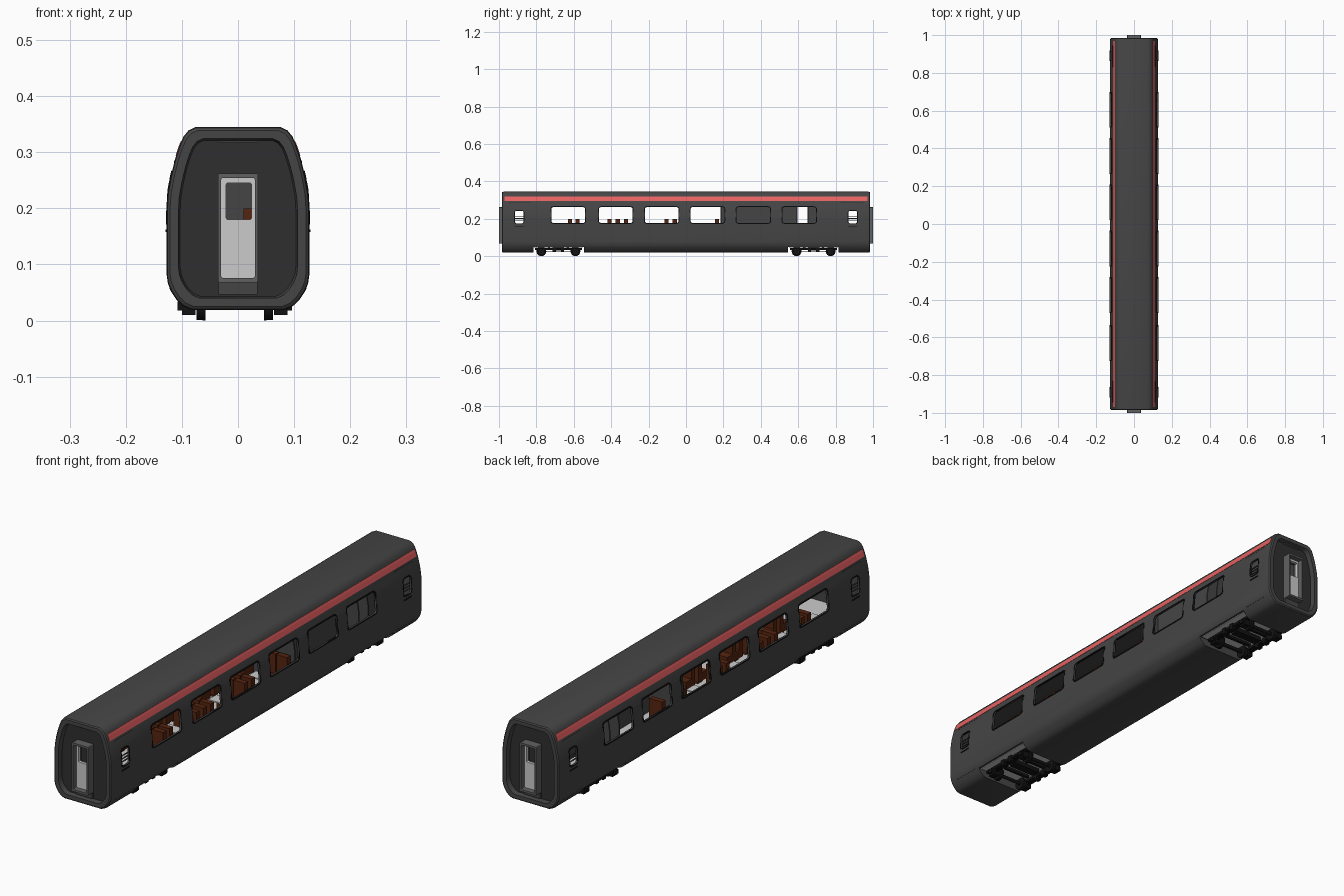
import bpy, bmesh, math
from mathutils import Matrix, Vector

if "Cube" in bpy.data.objects:
    bpy.data.objects.remove(bpy.data.objects["Cube"])

def material(name, r, g, b):
    m = bpy.data.materials.new(name)
    m.diffuse_color = (r, g, b, 1)
    m.use_nodes = True
    m.node_tree.nodes["Principled BSDF"].inputs["Base Color"].default_value = m.diffuse_color
    return m

DARK = material("dark_grey", .06, .06, .06)
PANEL = material("darker_grey", .028, .028, .028)
BLACK = material("black", .006, .006, .006)
RED = material("red", .8, .12, .12)
BROWN = material("brown", .09, .018, .005)
FRAME = material("mid_grey", .12, .12, .12)

def finish(name, bm, mat=None, smooth=False):
    bmesh.ops.recalc_face_normals(bm, faces=bm.faces)
    me = bpy.data.meshes.new(name)
    bm.to_mesh(me)
    bm.free()
    ob = bpy.data.objects.new(name, me)
    bpy.context.collection.objects.link(ob)
    if mat:
        me.materials.append(mat)
    if smooth:
        shade(ob)
    return ob

def shade(ob):
    bpy.ops.object.select_all(action='DESELECT')
    ob.select_set(True)
    bpy.context.view_layer.objects.active = ob
    bpy.ops.object.shade_smooth_by_angle(angle=math.radians(30))

def loft(name, loops, mat=None, ring=False, smooth=False):
    """Skin closed loops; ring joins last to first, otherwise ends are capped."""
    bm = bmesh.new()
    vs = [[bm.verts.new(p) for p in lp] for lp in loops]
    n = len(vs[0])
    pairs = list(zip(vs, vs[1:])) + ([(vs[-1], vs[0])] if ring else [])
    for a, b in pairs:
        for i in range(n):
            j = (i + 1) % n
            bm.faces.new((a[i], a[j], b[j], b[i]))
    if not ring:
        bm.faces.new(vs[0])
        bm.faces.new(vs[-1])
    return finish(name, bm, mat, smooth)

def boxes(name, items, mat=None):
    """items: (x0, x1, y0, y1, z0, z1)"""
    bm = bmesh.new()
    for x0, x1, y0, y1, z0, z1 in items:
        m = Matrix.Translation(((x0+x1)/2, (y0+y1)/2, (z0+z1)/2)) @ Matrix.Diagonal((abs(x1-x0), abs(y1-y0), abs(z1-z0), 1))
        bmesh.ops.create_cube(bm, size=1, matrix=m)
    return finish(name, bm, mat)

def cylinders(name, items, mat, seg=24):
    """items: (x0, x1, y, z, radius), axis along x"""
    bm = bmesh.new()
    for x0, x1, y, z, r in items:
        m = Matrix.Translation(((x0+x1)/2, y, z)) @ Matrix.Rotation(math.pi/2, 4, 'Y')
        bmesh.ops.create_cone(bm, cap_ends=True, segments=seg, radius1=r, radius2=r, depth=x1-x0, matrix=m)
    return finish(name, bm, mat, True)

def rrect(u0, u1, v0, v1, r, n=4):
    pts = []
    for k, (u, v) in enumerate(((u1-r, v1-r), (u0+r, v1-r), (u0+r, v0+r), (u1-r, v0+r))):
        for i in range(n + 1):
            a = (k + i / n) * math.pi / 2
            pts.append((u + r*math.cos(a), v + r*math.sin(a)))
    return pts

# Body cross-section
HALF = [(.083, .019), (.097, .025), (.109, .036), (.119, .051), (.125, .066), (.127, .08), (.127, .2),
        (.1255, .225), (.120, .256), (.112, .288), (.104, .312), (.097, .328), (.088, .339), (.075, .345)]
PROFILE = HALF + [(-x, z) for x, z in reversed(HALF)]

def section(y, d):
    return [(x*(1 - d/.127), y, .182 + (z - .182)*(1 - d/.163)) for x, z in PROFILE]

def cabin_section(y):
    p = [q for q in section(y, .006) if q[2] > .08]
    h = len(p) // 2
    return [(.12, y, .075)] + p[:h] + p[h:] + [(-.12, y, .075)]

def side_x(z):
    for (x0, z0), (x1, z1) in zip(HALF, HALF[1:]):
        if z0 <= z <= z1:
            return x0 + (x1 - x0)*(z - z0)/(z1 - z0)
    return HALF[-1][0]

# Car body with recessed ends
ends = [(.965, .024), (.985, .021), (.985, .006), (.981, .0015), (.972, 0)]
body = loft("car_body", [section(-y, d) for y, d in ends] + [section(y, d) for y, d in reversed(ends)], DARK)
body.data.materials.append(PANEL)
for p in body.data.polygons:
    if len(p.vertices) > 10:
        p.material_index = 1

# Cut the cabin, windows, end door windows and bogie wells
WINDOWS = [(-.72, -.54), (-.465, -.285), (-.22, -.04), (.025, .205), (.27, .45), (.515, .695)]
DOORS = [(-.915, -.868), (.868, .915)]
cutters = [loft("cabin_cutter", [cabin_section(-.95), cabin_section(.95)])]
for y0, y1, z0, z1 in [w + (.178, .262) for w in WINDOWS] + [d + (.175, .242) for d in DOORS]:
    shape = rrect(y0, y1, z0, z1, .01)
    cutters.append(loft("window_cutter", [[(x, y, z) for y, z in shape] for x in (-.2, .2)]))
for s in (-1, 1):
    cutters.append(boxes("well_cutter", [(-.2, .2, s*.68 - .135, s*.68 + .135, -.1, .05)]))
    cutters.append(boxes("end_cutter", [(-.027, .027, s*.93, s*1.1, .17, .25)]))
for c in cutters:
    c.hide_render = True
    m = body.modifiers.new("cut", 'BOOLEAN')
    m.operation, m.solver, m.object = 'DIFFERENCE', 'EXACT', c
dg = bpy.context.evaluated_depsgraph_get()
cut_mesh = bpy.data.meshes.new_from_object(body.evaluated_get(dg))
body.modifiers.clear()
body.data = cut_mesh
for c in cutters:
    bpy.data.objects.remove(c)
shade(body)

def side_ring(name, s, y0, y1, z0, z1, width, lift, r, mat):
    """Raised frame following the curve of the car side."""
    loops = []
    for g, off in ((width, -.003), (width, lift), (0, lift), (0, -.007 if r > .003 else -.003)):
        pts = rrect(y0 - g, y1 + g, z0 - g, z1 + g, r + g)
        loops.append([(s*(side_x(z) + off), y, z) for y, z in pts])
    return loft(name, loops, mat, ring=True)

for s in (-1, 1):
    side = "right" if s > 0 else "left"
    for i, (y0, y1) in enumerate(WINDOWS):
        side_ring(f"{side}_window_frame_{i+1}", s, y0, y1, .178, .262, .005, .0015, .01, BLACK)
    for y0, y1 in DOORS:
        e = 1 if y0 > 0 else -1
        side_ring(f"{side}_door_window_frame", s, y0, y1, .175, .242, .004, .0015, .01, BLACK)
        boxes(f"{side}_door_window_bars", [(s*.117, s*.122, y0, y1, z, z + .003) for z in (.188, .2, .212)], DARK)
        side_ring(f"{side}_door_seam", s, min(e*.83, e*.945), max(e*.83, e*.945), .055, .285, .0015, .0006, .002, PANEL)
        boxes(f"{side}_door_handle", [(s*.125, s*.1295, y0, y1, .158, .162)], BLACK)
    # Red stripe under the roof
    rows = [(.294, -.002), (.294, .0012), (.303, .0012), (.312, .0012), (.32, .0012), (.32, -.002)]
    loft(f"{side}_stripe", [[(s*(side_x(z) + o), y, z) for z, o in rows] for y in (-.97, .97)], RED)

# Gangway, end door and sill at each end
for e in (-1, 1):
    end = "back" if e > 0 else "front"
    def flat(rect, y, r=.003):
        return [(-e*u, e*y, z) for u, z in rrect(*rect, r)]
    outer, inner, hole = (-.036, .036, .068, .262), (-.03, .03, .076, .254), (-.021, .024, .18, .245)
    loft(f"{end}_gangway_frame", [flat(outer, .962), flat(outer, 1), flat(inner, 1), flat(inner, .962)], FRAME, ring=True)
    loft(f"{end}_end_door", [flat(inner, .966), flat(inner, .978), flat(hole, .978), flat(hole, .966)], ring=True)
    boxes(f"{end}_door_sill", [(-.035, .035, e*.963, e*.974, .046, .068)], DARK)
    boxes(f"{end}_top_trim", [(-.036, .036, e*.963, e*.975, .317, .3195)], FRAME)

# Interior: floor, partitions, seats, tables
boxes("floor", [(-.116, .116, -.945, .945, .074, .078)])
for i, y in enumerate((-.8, .185, .59, .65, .8)):
    if i in (1, 2, 3):
        loft(f"partition_{i}", [cabin_section(y), cabin_section(y + .006)], DARK)
boxes("corridor_wall", [(.03, .036, .188, .592, .078, .337), (.03, .036, .655, .83, .078, .337)], DARK)
seats, tables = [], []
for y, f in ((-.62, -1), (-.58, 1), (-.41, -1), (-.365, 1), (-.32, 1), (-.105, -1), (-.06, 1), (.165, -1), (.3, 1)):
    for x0, x1 in ((-.112, -.055), (.01, .058), (.062, .11)):
        if y > .2 and x0 > 0:
            continue
        seats += [(x0, x1, y - .011, y + .011, .09, .2), (x0, x1, y, y + f*.045, .09, .122),
                  (x0 + .012, x1 - .012, y, y + f*.03, .077, .092)]
for y in (-.69, -.495, -.19, .06):
    for x0, x1 in ((-.118, -.06), (.02, .118)):
        tables += [(x0, x1, y - .025, y + .025, .145, .15), ((x0 + x1)/2 - .004, (x0 + x1)/2 + .004, y - .004, y + .004, .077, .146)]
boxes("seats", seats, BROWN)
boxes("tables", tables)

# Bogies
CX = -.006
for e in (-1, 1):
    yc = e*.682
    end = "back" if e > 0 else "front"
    boxes(f"{end}_well_roof", [(-.11, .11, yc - .13, yc + .13, .0475, .051)])
    wheels, frame = [], [(CX - .06, CX + .06, yc - .018, yc + .018, .03, .05)]
    for dy in (-.091, .091):
        y = yc + dy
        wheels.append((CX - .1, CX + .1, y, .026, .007))
        frame.append((CX - .06, CX + .06, yc + dy*.55 - .006, yc + dy*.55 + .006, .034, .046))
        for s in (-1, 1):
            a, b = CX + s*.057, CX + s*.068
            wheels.append((min(a, b), max(a, b), y, .025, .024))
            a, b = CX + s*.052, CX + s*.057
            wheels.append((min(a, b), max(a, b), y, .026, .026))
            frame.append((CX + s*.07, CX + s*.094, y - .016, y + .016, .01, .036))
            frame.append((CX + s*.094, CX + s*.102, y - .009, y + .009, .018, .034))
    for s in (-1, 1):
        frame.append((CX + s*.074, CX + s*.092, yc - .125, yc + .125, .034, .044))
        frame.append((CX + s*.078, CX + s*.088, yc - .075, yc + .075, .022, .025))
        for dy in (-.022, .022):
            frame.append((CX + s*.074, CX + s*.096, yc + dy - .009, yc + dy + .009, .022, .05))
    cylinders(f"{end}_wheelsets", wheels, BLACK)
    boxes(f"{end}_bogie_frame", frame, BLACK)
